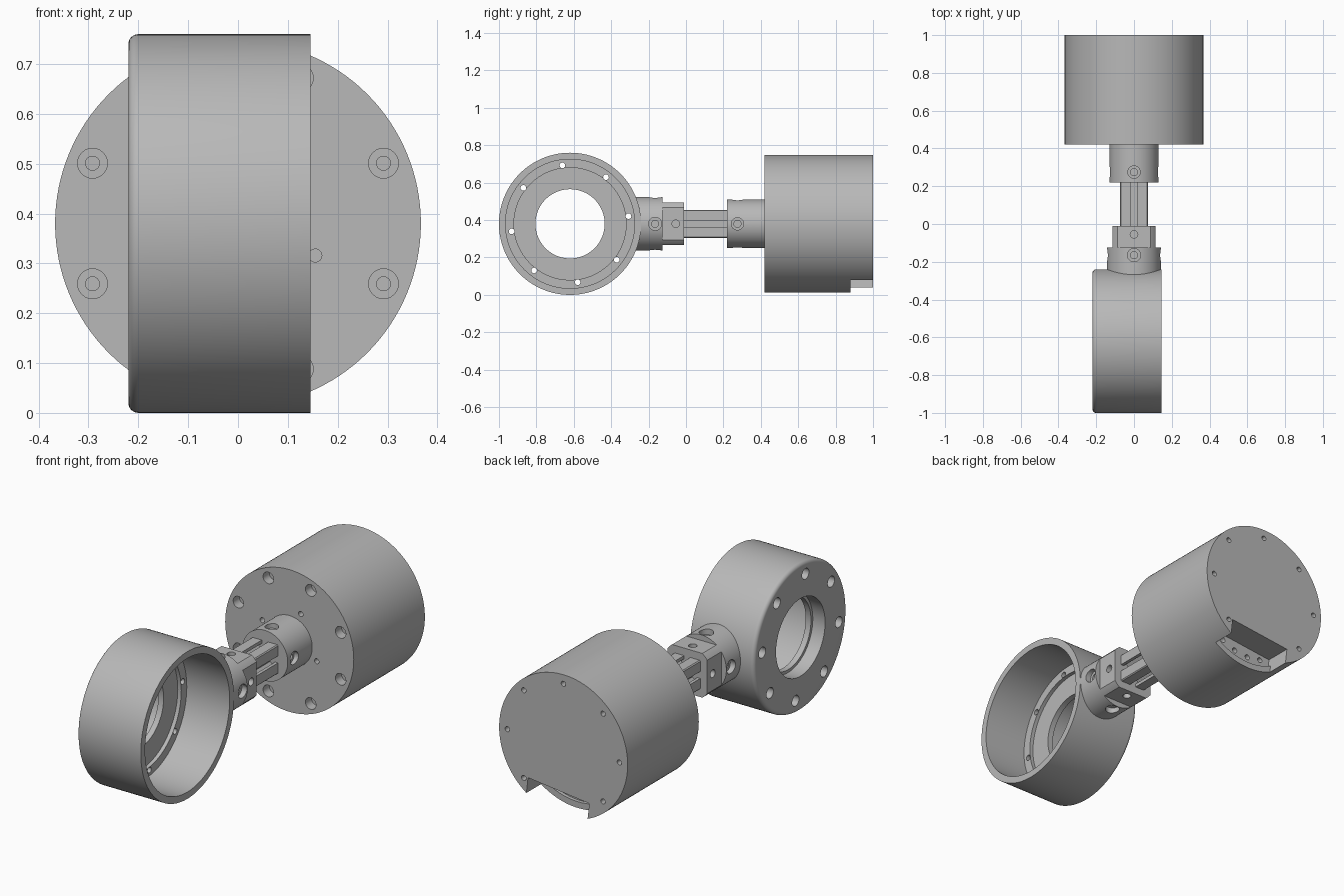
import bpy, bmesh
from math import radians, sin, cos, pi
from mathutils import Matrix, Vector

if "Cube" in bpy.data.objects:
    bpy.data.objects.remove(bpy.data.objects["Cube"])

grey = bpy.data.materials.new("machined_grey")
grey.use_nodes = True
grey.diffuse_color = (0.48, 0.48, 0.48, 1)
grey.node_tree.nodes["Principled BSDF"].inputs["Base Color"].default_value = (0.48, 0.48, 0.48, 1)

AXIS_Z = 0.38
CUP_Y = -0.62


def make_object(name, bm):
    bmesh.ops.remove_doubles(bm, verts=bm.verts, dist=1e-5)
    bmesh.ops.recalc_face_normals(bm, faces=bm.faces)
    mesh = bpy.data.meshes.new(name)
    bm.to_mesh(mesh)
    bm.free()
    mesh.materials.append(grey)
    obj = bpy.data.objects.new(name, mesh)
    bpy.context.collection.objects.link(obj)
    return obj


def add_lathe(bm, profile, origin, direction, steps):
    """Spin a closed (radius, distance) profile about a direction."""
    turn = Vector(direction).to_track_quat('Z', 'Y').to_matrix().to_4x4()
    place = Matrix.Translation(origin) @ turn
    part = bmesh.new()
    ring = [part.verts.new((r, 0, d)) for r, d in profile]
    edges = [part.edges.new((a, b)) for a, b in zip(ring, ring[1:] + ring[:1])
             if a.co.x > 0 or b.co.x > 0]
    bmesh.ops.spin(part, geom=ring + edges, cent=(0, 0, 0), axis=(0, 0, 1),
                   angle=2 * pi, steps=steps)
    bmesh.ops.remove_doubles(part, verts=part.verts, dist=1e-5)
    part.transform(place)
    temp = bpy.data.meshes.new("temp")
    part.to_mesh(temp)
    part.free()
    bm.from_mesh(temp)
    bpy.data.meshes.remove(temp)


def lathe(name, profile, origin, direction, steps=96):
    bm = bmesh.new()
    add_lathe(bm, profile, origin, direction, steps)
    return make_object(name, bm)


def rod(radius, start, end):
    return [(0, start), (radius, start), (radius, end), (0, end)]


def bore(wide, wide_depth, narrow, depth):
    return [(0, -0.03), (wide, -0.03), (wide, wide_depth),
            (narrow, wide_depth), (narrow, depth), (0, depth)]


def prism(name, outline, y0, y1):
    """Extrude an x-z outline along y."""
    bm = bmesh.new()
    face = bm.faces.new([bm.verts.new((x, y0, AXIS_Z + z)) for x, z in outline])
    new = bmesh.ops.extrude_face_region(bm, geom=[face])["geom"]
    bmesh.ops.translate(bm, vec=(0, y1 - y0, 0),
                        verts=[g for g in new if isinstance(g, bmesh.types.BMVert)])
    return make_object(name, bm)


def holes(name, places, profile, steps=24):
    bm = bmesh.new()
    for origin, direction in places:
        add_lathe(bm, profile, origin, direction, steps)
    return make_object(name, bm)


def boolean(target, cutter, operation='DIFFERENCE', keep=False):
    mod = target.modifiers.new("cut", 'BOOLEAN')
    mod.object, mod.operation, mod.solver = cutter, operation, 'EXACT'
    graph = bpy.context.evaluated_depsgraph_get()
    mesh = bpy.data.meshes.new_from_object(target.evaluated_get(graph))
    target.modifiers.clear()
    target.data = mesh
    if not keep:
        bpy.data.objects.remove(cutter)


def around(radius, y, direction, start, count=8):
    """Places on a circle about the main axis."""
    angles = [radians(start + 360 / count * i) for i in range(count)]
    return [((radius * cos(a), y, AXIS_Z + radius * sin(a)), direction) for a in angles]


def radial(radius, y):
    """Four places on a collar, pointing inward."""
    return [((radius * x, y, AXIS_Z + radius * z), (-x, 0, -z))
            for x, z in ((1, 0), (-1, 0), (0, 1), (0, -1))]


# Open cup, turned about the x axis
corner = [(0.36 + 0.02 * sin(a), -0.2 - 0.02 * cos(a)) for a in [pi / 12 * i for i in range(7)]]
cup = lathe("open_cup", [(0.2, -0.22)] + corner + [
    (0.38, 0.145), (0.345, 0.145), (0.345, -0.1), (0.3, -0.1), (0.3, -0.12),
    (0.185, -0.12), (0.185, -0.15), (0.2, -0.15)], (0, CUP_Y, AXIS_Z), (1, 0, 0), 128)
angles = [radians(7.4 + 45 * i) for i in range(8)]
boolean(cup, holes("cup_bores", [((-0.22, CUP_Y + 0.315 * cos(a), AXIS_Z + 0.315 * sin(a)), (1, 0, 0))
                                 for a in angles], bore(0.028, 0.06, 0.015, 0.16)))

# Large drum with bolt holes at both ends
drum = lathe("drum", rod(0.367, 0.42, 1), (0, 0, AXIS_Z), (0, 1, 0), 128)
boolean(drum, holes("front_bores", around(0.316, 0.42, (0, 1, 0), 22.5), bore(0.03, 0.05, 0.014, 0.1)))
boolean(drum, holes("small_front_holes", around(0.168, 0.42, (0, 1, 0), 67.5, 4), rod(0.013, -0.03, 0.06)))
rear = [p for p in around(0.32, 1, (0, -1, 0), 0) if p[0][2] > 0.1]
boolean(drum, holes("rear_holes", rear, rod(0.013, -0.03, 0.06)))

# Notch at the bottom of the drum, with a stepped curved rim
tilt = radians(6.5)


def notch_box(name, y0):
    box = prism(name, [(-0.176, -0.24), (0.176, -0.24), (0.176, -0.45), (-0.176, -0.45)], y0, 1.05)
    pivot = Matrix.Translation((0, 0, AXIS_Z))
    box.data.transform(pivot @ Matrix.Rotation(-tilt, 4, 'Y') @ pivot.inverted())
    return box


boolean(drum, notch_box("notch", 0.88))
step = notch_box("notch_step", 0.862)
boolean(step, lathe("step_limit", rod(0.335, 0.8, 0.95), (0, 0, AXIS_Z), (0, 1, 0)), 'INTERSECT')
boolean(drum, step)
spots = [tilt - pi / 2 + radians(a) for a in (-24, -8, 8, 24)]
boolean(drum, holes("notch_holes", [((0.295 * cos(a), 0.862, AXIS_Z + 0.295 * sin(a)), (0, -1, 0))
                                    for a in spots], rod(0.014, -0.01, 0.05)))

# Socket in front of the drum
socket = lathe("drum_socket", rod(0.13, 0.22, 0.425), (0, 0, AXIS_Z), (0, 1, 0))
boolean(socket, holes("socket_bores", radial(0.13, 0.275), bore(0.033, 0.025, 0.019, 0.05)))

# Collar behind the cup and its flat-sided clamp
collar = lathe("cup_collar", rod(0.143, -0.272, -0.125), (0, 0, AXIS_Z), (0, 1, 0))
boolean(collar, holes("collar_bores", radial(0.143, -0.165), bore(0.035, 0.03, 0.019, 0.06)))
clamp = lathe("cup_clamp", rod(0.143, -0.13, -0.01), (0, 0, AXIS_Z), (0, 1, 0))
h = 0.114
boolean(clamp, prism("clamp_flats", [(-h, -h), (h, -h), (h, h), (-h, h)], -0.2, 0.05), 'INTERSECT')
boolean(clamp, holes("clamp_holes", radial(h, -0.055), rod(0.02, -0.03, 0.035)))

# Slotted square bar joining the two halves
quarter = [(0.018, 0.075), (0.018, 0.058), (0.042, 0.058), (0.042, 0.05), (0.022, 0.03),
           (-0.022, 0.03), (-0.042, 0.05), (-0.042, 0.058), (-0.018, 0.058), (-0.018, 0.075),
           (-0.07, 0.075), (-0.075, 0.07)]
outline = []
for k in range(4):
    c, s = cos(k * pi / 2), sin(k * pi / 2)
    outline += [(x * c - z * s, x * s + z * c) for x, z in quarter]
bar = prism("slotted_bar", outline, -0.02, 0.23)

# Smooth round surfaces, keep edges sharp
for obj in (cup, drum, socket, collar, clamp, bar):
    bpy.ops.object.select_all(action='DESELECT')
    obj.select_set(True)
    bpy.context.view_layer.objects.active = obj
    bpy.ops.object.shade_smooth_by_angle(angle=radians(30))
